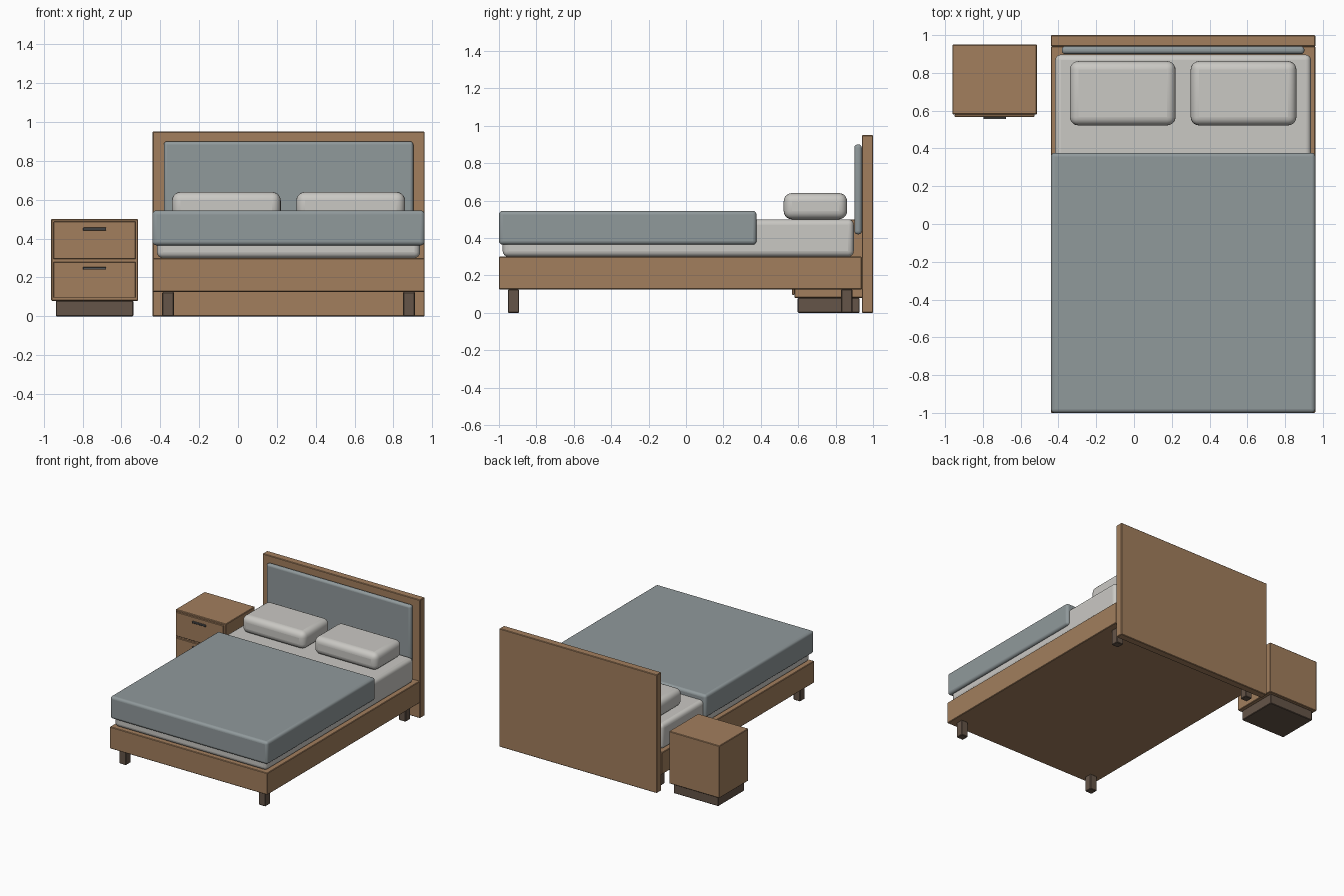
import bpy
import bmesh
import math

default = bpy.data.objects.get("Cube")
if default:
    bpy.data.objects.remove(default, do_unlink=True)


def material(name, rgb):
    mat = bpy.data.materials.new(name)
    mat.use_nodes = True
    mat.diffuse_color = (*rgb, 1)
    mat.node_tree.nodes["Principled BSDF"].inputs["Base Color"].default_value = (*rgb, 1)
    return mat


wood = material("oak wood", (0.36, 0.21, 0.11))
dark_wood = material("dark wood", (0.13, 0.09, 0.065))
metal = material("dark metal", (0.09, 0.09, 0.09))
fabric = material("grey blue fabric", (0.28, 0.32, 0.33))
linen = material("off white linen", (0.59, 0.58, 0.55))


def box(name, mat, x, y, z, bevel=0.004, segments=1):
    """Bevelled box between the given (low, high) pairs."""
    mesh = bpy.data.meshes.new(name)
    bm = bmesh.new()
    bmesh.ops.create_cube(bm, size=1)
    spans = (x, y, z)
    for v in bm.verts:
        v.co = [(a + b) / 2 + c * (b - a) for (a, b), c in zip(spans, v.co)]
    bm.to_mesh(mesh)
    bm.free()
    mesh.materials.append(mat)
    obj = bpy.data.objects.new(name, mesh)
    bpy.context.collection.objects.link(obj)
    if bevel:
        mod = obj.modifiers.new("rounded edges", "BEVEL")
        mod.width = bevel
        mod.segments = segments
        mod.limit_method = "NONE"
    if segments > 1:
        bpy.ops.object.select_all(action="DESELECT")
        obj.select_set(True)
        bpy.context.view_layer.objects.active = obj
        bpy.ops.object.shade_smooth_by_angle(angle=math.radians(35))
    return obj


def around(centre, half):
    return (centre - half, centre + half)


# Bed structure
bed_x = 0.26
bed_width = around(bed_x, 0.7)
box("bed_frame", wood, bed_width, (-1, 0.94), (0.125, 0.3))
box("headboard", wood, bed_width, (0.94, 1), (0, 0.95))
box("headboard_panel", fabric, around(bed_x, 0.642), (0.9, 0.94), (0.42, 0.9), 0.017, 4)
for side, sx in (("left", 1), ("right", -1)):
    for end, y in (("front", -0.922), ("back", 0.859)):
        box(f"{end}_{side}_leg", dark_wood, around(bed_x + sx * 0.62, 0.03),
            around(y, 0.03), (0, 0.125))

# Bedding
box("mattress", linen, around(bed_x, 0.677), (-0.98, 0.897), (0.3, 0.5), 0.03, 4)
box("duvet", fabric, bed_width, (-1, 0.377), (0.365, 0.545), 0.02, 4)
for side, sx in (("left", 1), ("right", -1)):
    box(f"{side}_pillow", linen, around(bed_x + sx * 0.32, 0.28),
        (0.522, 0.862), (0.5, 0.64), 0.045, 5)

# Nightstand
stand_x = -0.738
box("nightstand_body", wood, around(stand_x, 0.224), (0.58, 0.95), (0.08, 0.5))
box("nightstand_base", dark_wood, around(stand_x, 0.199), (0.597, 0.928), (0, 0.08))
for name, low, high, grip in (("upper", 0.295, 0.487, 0.449), ("lower", 0.096, 0.28, 0.247)):
    box(f"{name}_drawer", wood, around(stand_x, 0.211), (0.567, 0.58), (low, high), 0.002)
    box(f"{name}_handle", metal, around(stand_x, 0.06), (0.555, 0.567),
        around(grip, 0.007), 0.002)
